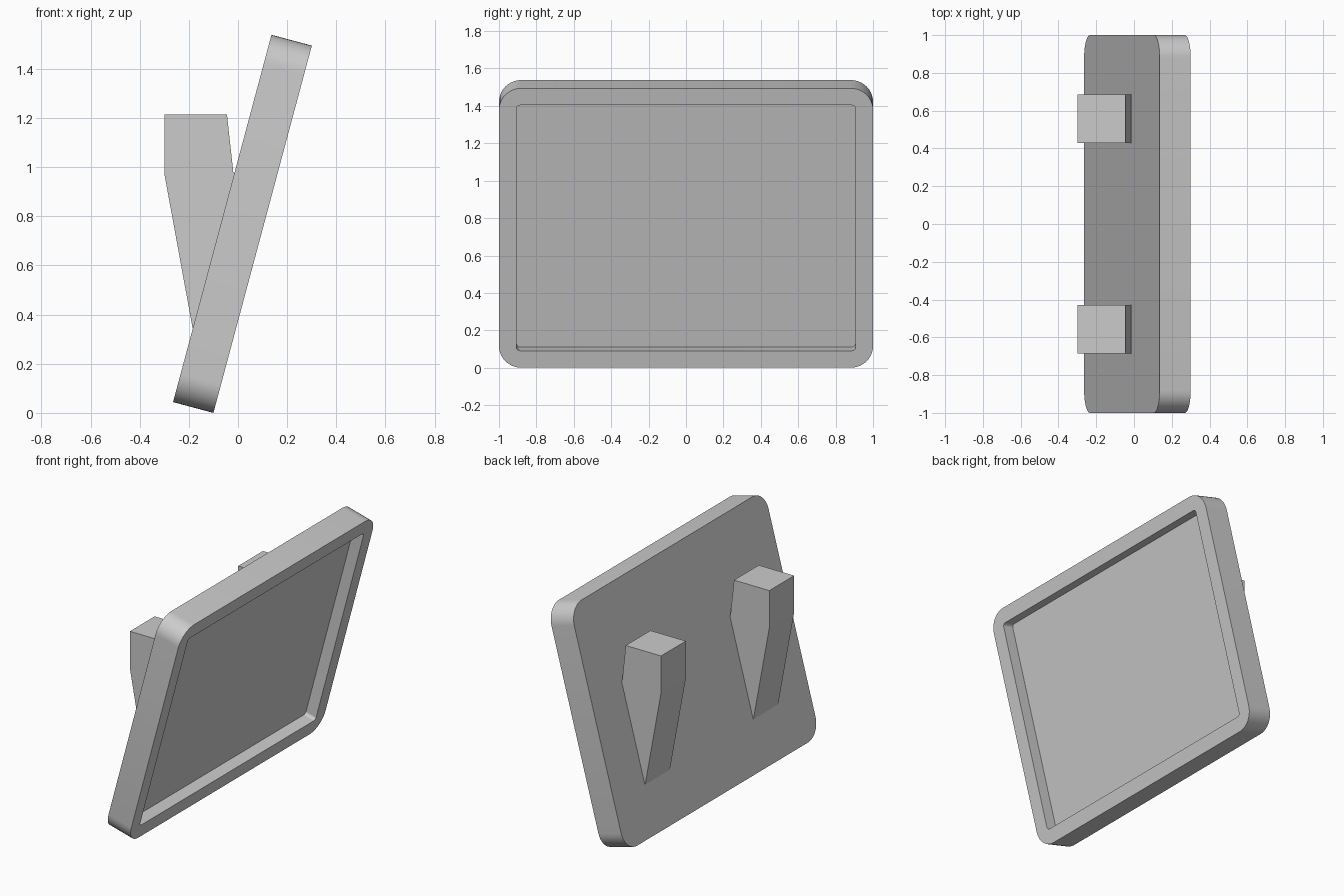
import bpy, bmesh, math
from mathutils import Vector

if "Cube" in bpy.data.objects:
    bpy.data.objects.remove(bpy.data.objects["Cube"])

TILT = math.radians(15)
UP = Vector((math.sin(TILT), 0, math.cos(TILT)))      # along the panel height
OUT = Vector((math.cos(TILT), 0, -math.sin(TILT)))    # screen facing direction
BASE = Vector((-0.10, 0, 0))                          # lower front edge of the panel
HEIGHT, THICK, MARGIN, DEPTH = 1.547, 0.17, 0.094, 0.075


def finish(bm, name):
    bmesh.ops.recalc_face_normals(bm, faces=bm.faces)
    mesh = bpy.data.meshes.new(name)
    bm.to_mesh(mesh)
    bm.free()
    ob = bpy.data.objects.new(name, mesh)
    bpy.context.collection.objects.link(ob)
    return ob


def rounded_loop(bm, margin, radius, depth, segs=10):
    """Rounded rectangle in the tilted panel plane."""
    hw, hh = 1 - margin - radius, HEIGHT / 2 - margin - radius
    verts = []
    for i, (sy, su) in enumerate(((1, 1), (-1, 1), (-1, -1), (1, -1))):
        for k in range(segs + 1):
            a = math.pi / 2 * (i + k / segs)
            y = sy * hw + radius * math.cos(a)
            u = HEIGHT / 2 + su * hh + radius * math.sin(a)
            verts.append(bm.verts.new(BASE + UP * u - OUT * depth + Vector((0, y, 0))))
    return verts


# Screen housing: back, rim, bezel, recess walls and recessed screen
bm = bmesh.new()
loops = [rounded_loop(bm, 0, 0.12, THICK),
         rounded_loop(bm, 0, 0.12, 0),
         rounded_loop(bm, MARGIN, 0.02, 0),
         rounded_loop(bm, MARGIN, 0.02, DEPTH)]
for a, b in zip(loops, loops[1:]):
    n = len(a)
    for i in range(n):
        j = (i + 1) % n
        bm.faces.new((a[i], a[j], b[j], b[i]))
bm.faces.new(loops[0])
bm.faces.new(loops[-1])
panel = finish(bm, "screen_panel")
bpy.context.view_layer.objects.active = panel
panel.select_set(True)
bpy.ops.object.shade_smooth_by_angle(angle=math.radians(30))

# Tapered wall brackets on the back, slightly sunk into the panel
PROFILE = [(-0.30, 1.215), (-0.045, 1.215), (-0.019, 0.978),
           (-0.009, 0.975), (-0.175, 0.343), (-0.185, 0.346), (-0.30, 0.975)]
for name, y0 in (("left_bracket", -0.685), ("right_bracket", 0.43)):
    bm = bmesh.new()
    face = bm.faces.new([bm.verts.new((x, y0, z)) for x, z in PROFILE])
    ext = bmesh.ops.extrude_face_region(bm, geom=[face])
    bmesh.ops.translate(bm, vec=(0, 0.255, 0),
                        verts=[v for v in ext["geom"] if isinstance(v, bmesh.types.BMVert)])
    finish(bm, name)
